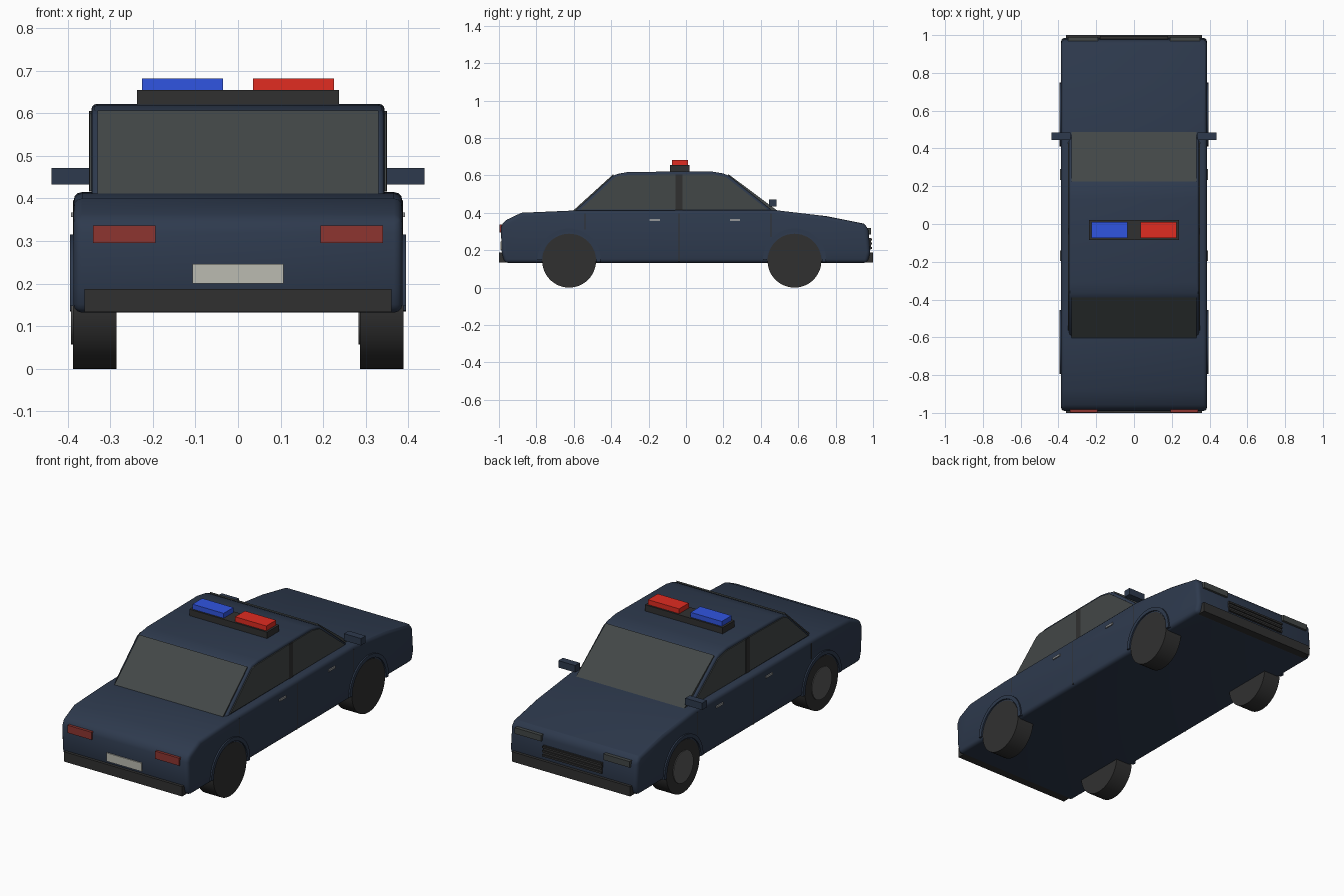
import bpy, bmesh, math
from mathutils import Matrix

if "Cube" in bpy.data.objects:
    bpy.data.objects.remove(bpy.data.objects["Cube"])


def material(name, rgb):
    m = bpy.data.materials.new(name)
    m.diffuse_color = (*rgb, 1)
    m.use_nodes = True
    m.node_tree.nodes["Principled BSDF"].inputs["Base Color"].default_value = m.diffuse_color
    return m


NAVY = material("navy_paint", (0.027, 0.042, 0.075))
BLACK = material("black_rubber", (0.03, 0.03, 0.03))
GLASS = material("dark_glass", (0.055, 0.063, 0.063))
HUB = material("hub_grey", (0.1, 0.1, 0.1))
RED = material("light_red", (0.75, 0.025, 0.015))
BLUE = material("light_blue", (0.03, 0.09, 0.75))
TAIL = material("tail_red", (0.27, 0.035, 0.03))
PLATE = material("plate", (0.5, 0.5, 0.44))
CHROME = material("handle_grey", (0.3, 0.31, 0.32))


def finish(name, bm, mat):
    bmesh.ops.recalc_face_normals(bm, faces=bm.faces)
    me = bpy.data.meshes.new(name)
    bm.to_mesh(me)
    bm.free()
    me.materials.append(mat)
    for p in me.polygons:
        p.use_smooth = True
    me.set_sharp_from_angle(angle=math.radians(30))
    ob = bpy.data.objects.new(name, me)
    bpy.context.collection.objects.link(ob)
    return ob


def prism(name, pts, x0, x1, mat, bevel=0, segs=3):
    """Side profile of (y, z) points extruded from x0 to x1."""
    bm = bmesh.new()
    a = [bm.verts.new((x0, y, z)) for y, z in pts]
    b = [bm.verts.new((x1, y, z)) for y, z in pts]
    bm.faces.new(a)
    bm.faces.new(b[::-1])
    n = len(pts)
    for i in range(n):
        j = (i + 1) % n
        bm.faces.new((a[i], b[i], b[j], a[j]))
    bmesh.ops.recalc_face_normals(bm, faces=bm.faces)
    if bevel:
        edges = [e for e in bm.edges if e.calc_face_angle() > 0.7]
        bmesh.ops.bevel(bm, geom=edges, offset=bevel, segments=segs,
                        profile=0.5, affect='EDGES', clamp_overlap=True)
    return finish(name, bm, mat)


def box(name, x, y, z, mat, bevel=0):
    return prism(name, [(y[0], z[0]), (y[1], z[0]), (y[1], z[1]), (y[0], z[1])],
                 x[0], x[1], mat, bevel, 1)


def pair(fn, name, shape, x0, x1, mat):
    for side, s in (("left", -1), ("right", 1)):
        fn(f"{name}_{side}", *shape(s * x0, s * x1), mat)


def box_pair(name, x, y, z, mat):
    pair(box, name, lambda a, b: (sorted((a, b)), y, z), *x, mat)


def prism_pair(name, pts, x, mat):
    pair(prism, name, lambda a, b: (pts, a, b), *x, mat)


def disc(name, x0, x1, y, z, r, mat, n=48):
    bm = bmesh.new()
    m = Matrix.Translation(((x0 + x1) / 2, y, z)) @ Matrix.Rotation(math.pi / 2, 4, 'Y')
    bmesh.ops.create_cone(bm, cap_ends=True, segments=n, radius1=r, radius2=r,
                          depth=abs(x1 - x0), matrix=m)
    return finish(name, bm, mat)


# Body shell and cabin
prism("body", [(-0.97, 0.132), (-0.985, 0.19), (-0.99, 0.32), (-0.975, 0.355),
               (-0.88, 0.40), (-0.60, 0.412), (0.47, 0.415), (0.75, 0.382),
               (0.95, 0.342), (0.975, 0.318), (0.985, 0.19), (0.97, 0.132)],
      -0.386, 0.386, NAVY, 0.02)
prism("cabin", [(-0.60, 0.39), (-0.59, 0.412), (-0.39, 0.597), (-0.365, 0.608),
                (-0.31, 0.618), (0.13, 0.622), (0.20, 0.61), (0.23, 0.597),
                (0.46, 0.412), (0.48, 0.39)],
      -0.344, 0.344, NAVY, 0.014)

# Windows
prism("windscreen", [(0.225, 0.595), (0.226, 0.607), (0.49, 0.410), (0.465, 0.40)],
      -0.33, 0.33, GLASS)
prism("rear_window", [(-0.388, 0.593), (-0.389, 0.606), (-0.605, 0.41), (-0.585, 0.40)],
      -0.33, 0.33, GLASS)
prism_pair("rear_side_window", [(-0.565, 0.418), (-0.38, 0.59), (-0.355, 0.60),
                                (-0.055, 0.605), (-0.055, 0.418)], (0.335, 0.349), GLASS)
prism_pair("front_side_window", [(-0.02, 0.418), (-0.02, 0.605), (0.15, 0.605),
                                 (0.215, 0.59), (0.435, 0.418)], (0.335, 0.349), GLASS)
box_pair("door_pillar", (0.335, 0.350), (-0.055, -0.02), (0.416, 0.605), BLACK)

# Door seams and handles
for label, y, z in (("rear", -0.54, 0.31), ("middle", -0.038, 0.14), ("front", 0.455, 0.27)):
    box_pair(f"door_seam_{label}", (0.38, 0.3868), (y - 0.002, y + 0.002), (z, 0.395), BLACK)
for label, y in (("rear", -0.168), ("front", 0.262)):
    box_pair(f"door_handle_{label}", (0.38, 0.392), (y - 0.028, y + 0.028), (0.356, 0.367), CHROME)

# Wheels, hub caps (all on the same side of each wheel) and arch lips
for label, y in (("rear", -0.625), ("front", 0.58)):
    for side, x in (("left", -0.3875), ("right", 0.2865)):
        disc(f"wheel_{label}_{side}", x, x + 0.102, y, 0.144, 0.144, BLACK)
        disc(f"hub_{label}_{side}", x - 0.004, x + 0.01, y, 0.144, 0.087, HUB, 32)
    arc = [math.radians(a) for a in range(-4, 185, 8)]
    lip = [(y + 0.169 * math.cos(a), 0.147 + 0.169 * math.sin(a)) for a in arc]
    lip += [(y + 0.148 * math.cos(a), 0.147 + 0.148 * math.sin(a)) for a in reversed(arc)]
    prism_pair(f"arch_{label}", lip, (0.37, 0.394), NAVY)

# Bumpers
box("rear_bumper", (-0.36, 0.36), (-1.0, -0.93), (0.133, 0.187), BLACK)
box("front_bumper", (-0.36, 0.36), (0.93, 1.0), (0.133, 0.187), BLACK)

# Tail lights, plate, headlights and grille
box_pair("tail_light", (0.194, 0.34), (-0.997, -0.96), (0.295, 0.337), TAIL)
box("number_plate", (-0.107, 0.107), (-0.993, -0.97), (0.20, 0.246), PLATE)
box_pair("headlight", (0.19, 0.35), (0.95, 0.99), (0.285, 0.318), GLASS)
box("grille", (-0.18, 0.18), (0.95, 0.988), (0.205, 0.265), BLACK)
for i, z in enumerate((0.212, 0.235, 0.258)):
    box(f"grille_bar_{i}", (-0.18, 0.18), (0.97, 0.994), (z - 0.005, z + 0.005), BLACK)

# Side mirrors
box_pair("mirror", (0.335, 0.438), (0.445, 0.485), (0.433, 0.471), NAVY)

# Roof light bar
box("light_bar_base", (-0.237, 0.237), (-0.085, 0.02), (0.61, 0.655), BLACK)
box("light_bar_blue", (-0.225, -0.035), (-0.075, 0.01), (0.65, 0.682), BLUE)
box("light_bar_red", (0.035, 0.225), (-0.075, 0.01), (0.65, 0.682), RED)
